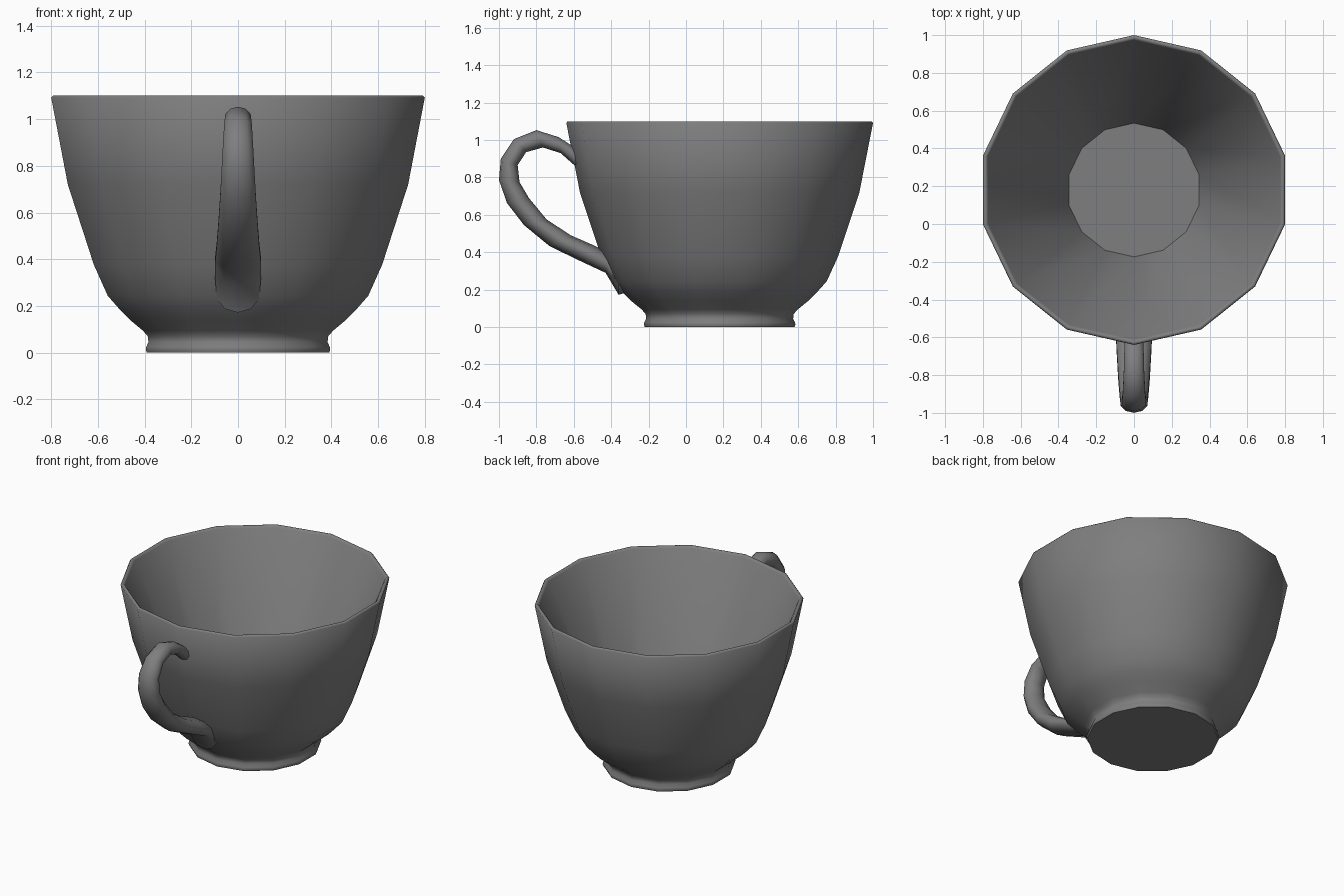
import bpy
import bmesh
from math import cos, sin, pi, radians
from mathutils import Vector

CUP_SIDES = 14
HANDLE_SIDES = 10
CUP_CENTRE = Vector((0, 0.18, 0))

default_cube = bpy.data.objects.get("Cube")
if default_cube:
    bpy.data.objects.remove(default_cube, do_unlink=True)

# One plain glaze colour for everything
glaze = bpy.data.materials.new("grey glaze")
glaze.use_nodes = True
colour = (0.21, 0.21, 0.21, 1)
glaze.diffuse_color = colour
glaze.node_tree.nodes["Principled BSDF"].inputs["Base Color"].default_value = colour


def loft(name, rings):
    """Skin a list of equal-length point rings and cap both ends."""
    bm = bmesh.new()
    loops = [[bm.verts.new(point) for point in ring] for ring in rings]
    for lower, upper in zip(loops, loops[1:]):
        count = len(lower)
        for i in range(count):
            j = (i + 1) % count
            bm.faces.new((lower[i], lower[j], upper[j], upper[i]))
    bm.faces.new(list(reversed(loops[0])))
    bm.faces.new(loops[-1])
    bmesh.ops.recalc_face_normals(bm, faces=bm.faces[:])
    mesh = bpy.data.meshes.new(name)
    bm.to_mesh(mesh)
    bm.free()
    mesh.materials.append(glaze)
    part = bpy.data.objects.new(name, mesh)
    bpy.context.collection.objects.link(part)
    bpy.ops.object.select_all(action="DESELECT")
    part.select_set(True)
    bpy.context.view_layer.objects.active = part
    bpy.ops.object.shade_smooth_by_angle(angle=radians(60))
    return part


def cup_ring(radius, height):
    """Horizontal ring with one corner pointing to the back."""
    ring = []
    for i in range(CUP_SIDES):
        angle = pi / 2 + 2 * pi * i / CUP_SIDES
        ring.append(CUP_CENTRE + Vector((radius * cos(angle), radius * sin(angle), height)))
    return ring


def handle_ring(outer, inner, half_width):
    """Oval ring spanning an outer and an inner point of the side outline."""
    outer, inner = Vector((0, *outer)), Vector((0, *inner))
    middle, reach = (outer + inner) / 2, (outer - inner) / 2
    ring = []
    for i in range(HANDLE_SIDES):
        angle = 2 * pi * i / HANDLE_SIDES
        ring.append(middle + reach * cos(angle) + Vector((half_width * sin(angle), 0, 0)))
    return ring


# Cup: foot and outer wall, then rim and straight inner cone, as (radius, height)
outer_wall = [(0.4, 0), (0.405, 0.012), (0.403, 0.025), (0.393, 0.045), (0.396, 0.07),
              (0.417, 0.094), (0.475, 0.141), (0.518, 0.184), (0.572, 0.244),
              (0.633, 0.377), (0.747, 0.72), (0.82, 1.092)]
rim_and_inside = [(0.813, 1.1), (0.802, 1.1), (0.793, 1.088), (0.354, 0.09)]
loft("cup_body", [cup_ring(r, z) for r, z in outer_wall + rim_and_inside])

# Handle: outer (y, z), inner (y, z) and half width, top end to bottom end
handle_outline = [
    ((-0.56, 0.93), (-0.56, 0.83), 0.05),
    ((-0.59, 0.957), (-0.6, 0.868), 0.052),
    ((-0.68, 1.015), (-0.67, 0.93), 0.054),
    ((-0.80, 1.053), (-0.765, 0.96), 0.057),
    ((-0.92, 1.005), (-0.855, 0.935), 0.062),
    ((-0.99, 0.90), (-0.9, 0.866), 0.068),
    ((-1.0, 0.786), (-0.89, 0.775), 0.074),
    ((-0.957, 0.663), (-0.84, 0.69), 0.08),
    ((-0.866, 0.545), (-0.745, 0.575), 0.088),
    ((-0.73, 0.433), (-0.615, 0.49), 0.096),
    ((-0.58, 0.36), (-0.5, 0.44), 0.103),
    ((-0.43, 0.29), (-0.42, 0.40), 0.104),
    ((-0.36, 0.172), (-0.36, 0.34), 0.095),
    ((-0.32, 0.185), (-0.33, 0.33), 0.085),
]
loft("handle", [handle_ring(*section) for section in handle_outline])
